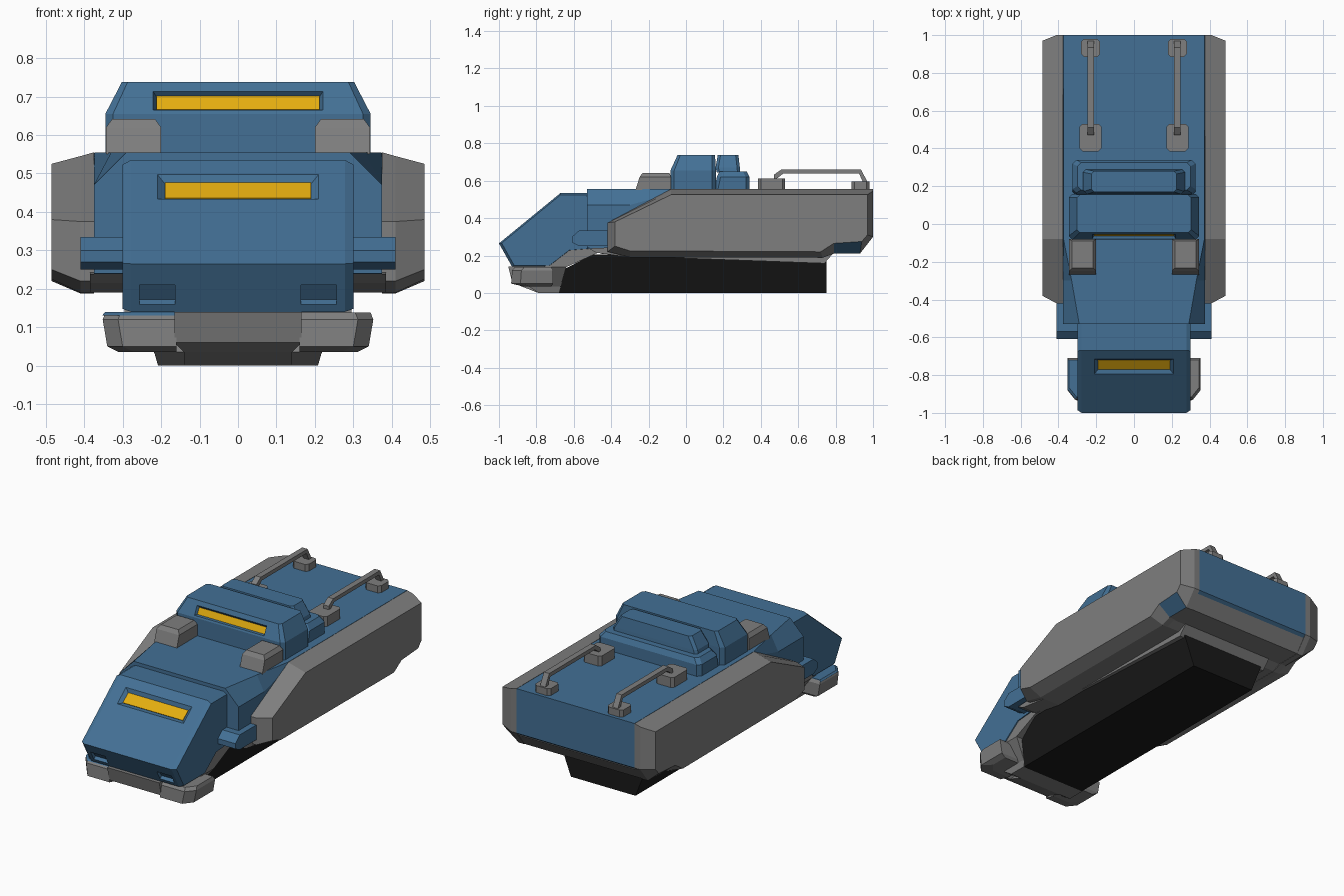
import bpy, bmesh, math
from mathutils import Vector, Matrix

if "Cube" in bpy.data.objects:
    bpy.data.objects.remove(bpy.data.objects["Cube"])


def material(name, rgb):
    m = bpy.data.materials.new(name)
    m.use_nodes = True
    m.diffuse_color = (*rgb, 1)
    m.node_tree.nodes["Principled BSDF"].inputs["Base Color"].default_value = (*rgb, 1)
    return m


BLUE = material("blue paint", (0.056, 0.162, 0.3))
GRAY = material("gray armour", (0.21, 0.21, 0.21))
BLACK = material("black underside", (0.01, 0.01, 0.01))
GOLD = material("amber glass", (0.78, 0.42, 0.005))


def loft(name, rings, mat):
    """Skin a list of equal-length point rings and cap both ends."""
    bm = bmesh.new()
    loops = [[bm.verts.new(p) for p in ring] for ring in rings]
    n = len(loops[0])
    for a, b in zip(loops, loops[1:]):
        for i in range(n):
            j = (i + 1) % n
            bm.faces.new((a[i], a[j], b[j], b[i]))
    bm.faces.new(loops[0])
    bm.faces.new(loops[-1])
    bmesh.ops.recalc_face_normals(bm, faces=bm.faces)
    me = bpy.data.meshes.new(name)
    bm.to_mesh(me)
    bm.free()
    me.materials.append(mat)
    ob = bpy.data.objects.new(name, me)
    bpy.context.collection.objects.link(ob)
    return ob


def side_prism(name, profile, x0, x1, mat, chamfer=0, shrink=0.93):
    """Extrude a (y, z) profile along x, with chamfered ends if asked."""
    cy = sum(p[0] for p in profile) / len(profile)
    cz = sum(p[1] for p in profile) / len(profile)
    small = [(cy + (y - cy) * shrink, cz + (z - cz) * shrink) for y, z in profile]
    if chamfer:
        stations = [(x0, small), (x0 + chamfer, profile), (x1 - chamfer, profile), (x1, small)]
    else:
        stations = [(x0, profile), (x1, profile)]
    return loft(name, [[(x, y, z) for y, z in prof] for x, prof in stations], mat)


def rect(x0, x1, y0, y1, z, cut=0):
    """Horizontal rectangle ring with optional cut corners."""
    if not cut:
        return [(x0, y0, z), (x1, y0, z), (x1, y1, z), (x0, y1, z)]
    return [(x0 + cut, y0, z), (x1 - cut, y0, z), (x1, y0 + cut, z), (x1, y1 - cut, z),
            (x1 - cut, y1, z), (x0 + cut, y1, z), (x0, y1 - cut, z), (x0, y0 + cut, z)]


def carve(target, cutter):
    """Cut a recess and discard the cutter."""
    cutter.hide_render = True
    mod = target.modifiers.new("recess", "BOOLEAN")
    mod.operation, mod.solver, mod.object = "DIFFERENCE", "EXACT", cutter
    bpy.context.view_layer.objects.active = target
    bpy.ops.object.modifier_apply(modifier=mod.name)
    bpy.data.objects.remove(cutter)


def slit(target, name, centre, angle, width, height, depth, flare):
    """Recessed window on a sloped face with an amber pane at its floor."""
    place = Matrix.Translation(centre) @ Matrix.Rotation(angle, 4, "X")

    def ring(w, h, z):
        return [place @ Vector(p) for p in rect(-w / 2, w / 2, -h / 2, h / 2, z)]
    carve(target, loft("slit_cutter", [ring(width, height, -depth),
          ring(width + flare, height + flare, 0), ring(width + flare, height + flare, 0.05)], BLUE))
    loft(name, [ring(width, height, -depth - 0.002), ring(width, height, 0.004 - depth)], GOLD)


# Main hull, lofted from front to rear
def hull_ring(y, top_w, top, shoulder, w, low):
    half = [(top_w, top), (w, shoulder), (w, low)]
    return [(x, y, z) for x, z in half] + [(-x, y, z) for x, z in reversed(half)]


loft("hull", [hull_ring(-0.53, 0.29, 0.555, 0.47, 0.375, 0.24),
              hull_ring(-0.3, 0.33, 0.555, 0.47, 0.375, 0.22),
              hull_ring(-0.08, 0.373, 0.555, 0.53, 0.375, 0.21),
              hull_ring(0.92, 0.373, 0.555, 0.55, 0.375, 0.24),
              hull_ring(1.0, 0.373, 0.555, 0.55, 0.375, 0.3)], BLUE)

# Belly plate with a raised rear step, and the keel under it
side_prism("belly_plate", [(-0.52, 0.238), (-0.48, 0.215), (-0.3, 0.19), (0.73, 0.19), (0.78, 0.212),
                           (0.93, 0.212), (0.985, 0.285), (0.9, 0.3)], -0.385, 0.385, GRAY)
side_prism("keel", [(-0.5, 0.212), (0, 0.185), (0.74, 0.158), (0.79, 0.215)], -0.295, 0.295, GRAY)

# Side armour
outer = [(-0.38, 0.38), (-0.08, 0.525), (0.97, 0.525), (0.97, 0.31), (0.94, 0.275),
         (0.79, 0.265), (0.72, 0.22), (-0.3, 0.225), (-0.38, 0.25)]
inner = [(-0.42, 0.375), (-0.08, 0.555), (1.0, 0.555), (1.0, 0.3), (0.93, 0.21),
         (0.79, 0.21), (0.73, 0.188), (-0.3, 0.19), (-0.42, 0.22)]
for s, side in ((1, "left"), (-1, "right")):
    armour = loft(side + "_side_armour", [[(s * 0.375, y, z) for y, z in inner],
                  [(s * 0.41, y, z - 0.01 * (z > 0.5)) for y, z in inner],
                  [(s * 0.485, y, z) for y, z in outer]], GRAY)
    if s > 0:
        # Blue lower bevel at the left rear
        armour.data.materials.append(BLUE)
        for f in armour.data.polygons:
            if 0.8 < f.center.y < 0.93 and f.center.z < 0.3 and f.center.x > 0.41:
                f.material_index = 1

# Running gear block
loft("running_gear", [rect(-0.205, 0.205, -0.685, 0.75, 0), rect(-0.255, 0.255, -0.645, 0.75, 0.13),
                      rect(-0.285, 0.285, -0.5, 0.75, 0.205)], BLACK)
loft("front_skid", [rect(-0.208, 0.208, -0.79, -0.68, 0), rect(-0.218, 0.218, -0.84, -0.67, 0.035),
                    rect(-0.295, 0.295, -0.76, -0.64, 0.138), rect(-0.295, 0.295, -0.63, -0.42, 0.238)], GRAY)

# Nose cab
nose = side_prism("nose_cab", [(-1.0, 0.265), (-0.67, 0.535), (-0.5, 0.535), (-0.5, 0.235),
                               (-0.62, 0.225), (-0.73, 0.14), (-0.93, 0.14)], -0.3, 0.3, BLUE, 0.022, 0.95)
slit(nose, "nose_window", (0, -0.755, 0.4655), math.atan2(0.27, 0.33), 0.38, 0.062, 0.016, 0.04)
lamp = [(-1.05, 0.212), (-0.955, 0.21), (-0.925, 0.172), (-0.945, 0.156), (-1.05, 0.156)]
for x in (0.21, -0.21):
    carve(nose, side_prism("lamp_cutter", lamp, x - 0.046, x + 0.046, BLUE))

# Bumper: centre wedge and two end blocks
loft("bumper_centre", [rect(-0.14, 0.14, -0.79, -0.65, 0), rect(-0.14, 0.14, -0.88, -0.65, 0.035),
                       rect(-0.165, 0.165, -0.93, -0.65, 0.06),
                       rect(-0.165, 0.165, -0.95, -0.65, 0.14)], GRAY)
for s, side in ((1, "left"), (-1, "right")):
    def end_ring(z, w, front, back):
        return [(s * 0.16, front, z), (s * (w - 0.04), front, z), (s * w, front + 0.05, z),
                (s * w, back, z), (s * 0.16, back, z)]
    loft(side + "_bumper_end", [end_ring(0.035, 0.31, -0.87, -0.72), end_ring(0.05, 0.34, -0.935, -0.71),
                                end_ring(0.12, 0.352, -0.93, -0.71),
                                end_ring(0.138, 0.345, -0.915, -0.72)], GRAY)
    if s < 0:
        loft("right_bumper_cap", [end_ring(0.131, 0.353, -0.925, -0.718),
                                  end_ring(0.14, 0.345, -0.915, -0.72)], BLUE)
    # Shoulder fenders beside the cab
    x0, x1 = sorted((s * 0.28, s * 0.41))
    side_prism(side + "_fender", [(-0.61, 0.27), (-0.61, 0.3), (-0.57, 0.335), (-0.4, 0.335),
                                  (-0.4, 0.25), (-0.57, 0.25)], x0, x1, BLUE)
    # Roof stowage boxes
    a, b = sorted((s * 0.2, s * 0.343))
    loft(side + "_roof_box", [rect(a, b, -0.27, -0.08, 0.55), rect(a, b, -0.248, -0.08, 0.62),
                              rect(a + 0.016, b - 0.016, -0.232, -0.09, 0.642)], GRAY)
    # Grab rail on two pads
    x = s * 0.23
    for label, y0, y1, w, top in (("front", 0.385, 0.53, 0.058, 0.612), ("rear", 0.885, 0.98, 0.05, 0.595)):
        loft(f"{side}_{label}_rail_pad", [rect(x - w, x + w, y0, y1, 0.55, 0.015),
                                          rect(x - w, x + w, y0, y1, top, 0.015)], GRAY)
    path = [(0.47, 0.6), (0.52, 0.638), (0.925, 0.638), (0.95, 0.585)]
    thick = [(0.47, 0.632), (0.51, 0.66), (0.935, 0.66), (0.975, 0.585)]
    side_prism(side + "_grab_rail", path + thick[::-1], x - 0.017, x + 0.017, GRAY)

# Cupola with viewing slit
cupola = loft("cupola", [rect(-0.345, 0.345, -0.083, 0.16, 0.55, 0.02),
                         rect(-0.345, 0.345, -0.083, 0.16, 0.655, 0.02),
                         rect(-0.302, 0.302, -0.045, 0.155, 0.738, 0.015)], BLUE)
slit(cupola, "cupola_window", (0, -0.067, 0.689), math.atan2(0.083, 0.038), 0.425, 0.038, 0.016, 0.016)

# Hatch behind the cupola
loft("hatch_base", [rect(-0.325, 0.325, 0.15, 0.34, 0.55, 0.02), rect(-0.325, 0.325, 0.165, 0.34, 0.62, 0.02),
                    rect(-0.3, 0.3, 0.18, 0.325, 0.65, 0.02)], BLUE)
loft("hatch_top", [rect(-0.27, 0.27, 0.165, 0.29, 0.645, 0.015), rect(-0.265, 0.265, 0.158, 0.288, 0.67, 0.015),
                   rect(-0.225, 0.225, 0.17, 0.28, 0.738, 0.015)], BLUE)
